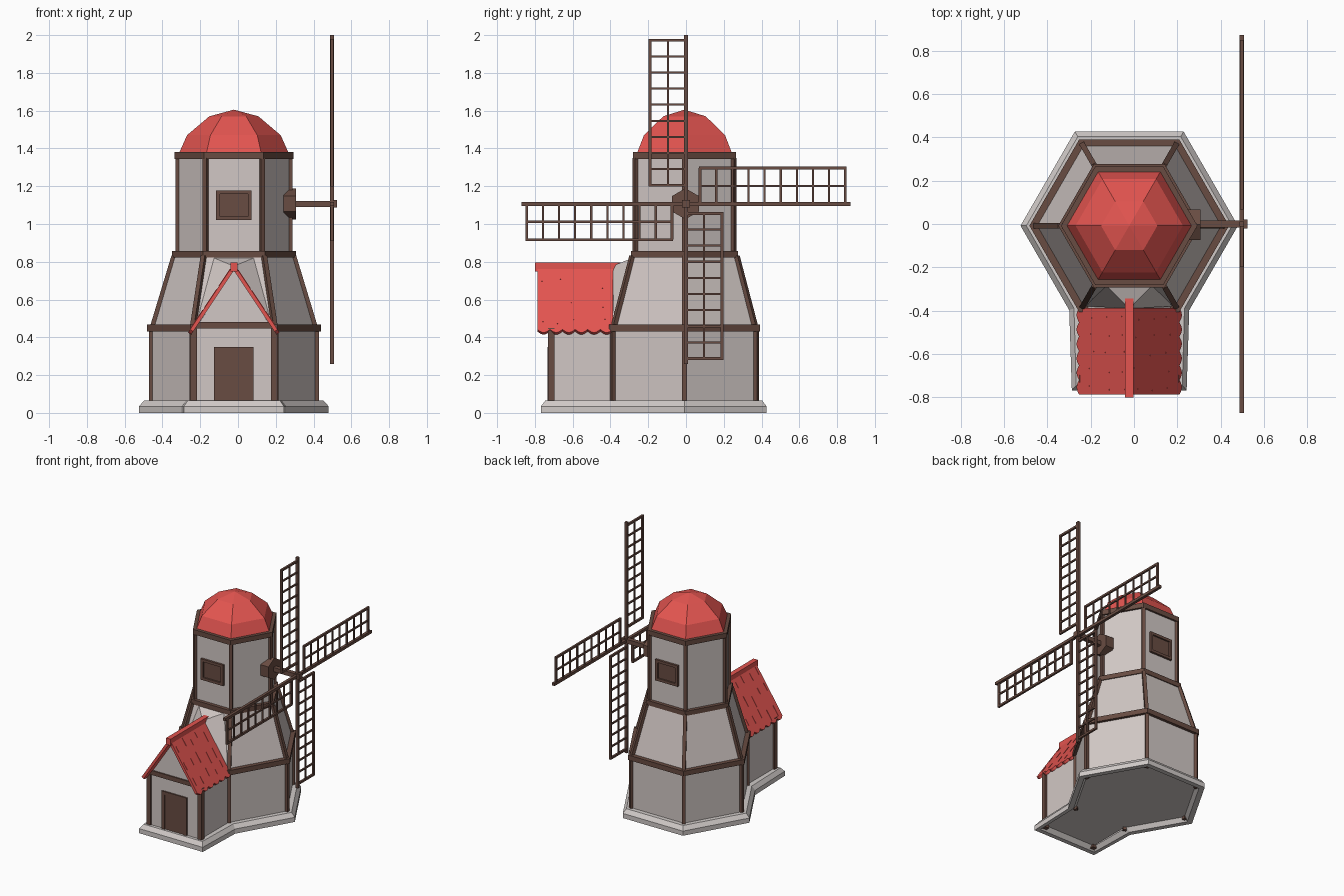
import bpy, bmesh, math, random
from mathutils import Vector

if "Cube" in bpy.data.objects:
    bpy.data.objects.remove(bpy.data.objects["Cube"])

random.seed(4)
CX, CY = -0.022, -0.008   # tower axis


def material(name, rgb):
    m = bpy.data.materials.new(name)
    m.diffuse_color = (*rgb, 1)
    m.use_nodes = True
    m.node_tree.nodes["Principled BSDF"].inputs["Base Color"].default_value = m.diffuse_color
    return m


WALL = material("warm grey plaster", (0.64, 0.575, 0.555))
STONE = material("pale stone", (0.63, 0.59, 0.575))
WOOD = material("brown wood", (0.14, 0.072, 0.054))
RED = material("red roof", (0.77, 0.09, 0.08))


def finish(name, bm, mat):
    bmesh.ops.recalc_face_normals(bm, faces=bm.faces)
    me = bpy.data.meshes.new(name)
    bm.to_mesh(me)
    bm.free()
    me.materials.append(mat)
    ob = bpy.data.objects.new(name, me)
    bpy.context.collection.objects.link(ob)
    return ob


def loft(bm, loops, cap_start=True, cap_end=True):
    rows = [[bm.verts.new(p) for p in lp] for lp in loops]
    n = len(rows[0])
    for a, b in zip(rows, rows[1:]):
        for i in range(n):
            j = (i + 1) % n
            bm.faces.new((a[i], a[j], b[j], b[i]))
    if cap_start:
        bm.faces.new(rows[0])
    if cap_end:
        bm.faces.new(rows[-1])


def box(bm, x0, x1, y0, y1, z0, z1):
    loft(bm, [[(x0, y0, z), (x1, y0, z), (x1, y1, z), (x0, y1, z)] for z in (z0, z1)])


def beam(bm, p, q, w, side):
    """Square bar from p to q, one face turned towards side."""
    p, q = Vector(p), Vector(q)
    d = (q - p).normalized()
    u = (Vector(side) - d * d.dot(Vector(side))).normalized()
    v = d.cross(u)
    h = w / 2
    loft(bm, [[c + u * h * a + v * h * b for a, b in ((1, 1), (-1, 1), (-1, -1), (1, -1))]
              for c in (p, q)])


def hexa(r, z):
    return [Vector((CX + r * math.cos(i * math.pi / 3), CY + r * math.sin(i * math.pi / 3), z))
            for i in range(6)]


# stone plinth around tower and porch, hollow below
def outline(r, k, hw, front, z):
    ky = -(r - hw - k) * math.sqrt(3)
    return hexa(r, z)[:4] + [(CX - hw - k, CY + ky, z), (CX - hw, front, z),
                             (CX + hw, front, z), (CX + hw + k, CY + ky, z)]


bm = bmesh.new()
loft(bm, [outline(0.435, 0.005, 0.22, -0.71, 0.03), outline(0.46, 0.01, 0.24, -0.735, 0.0),
          outline(0.502, 0.012, 0.265, -0.768, 0.0), outline(0.502, 0.012, 0.265, -0.768, 0.035),
          outline(0.475, 0.01, 0.245, -0.745, 0.065), outline(0.43, 0.005, 0.21, -0.71, 0.065)],
     False, False)
finish("plinth", bm, STONE)

# tower walls
bm = bmesh.new()
loft(bm, [hexa(0.437, 0.03), hexa(0.437, 0.45), hexa(0.428, 0.455), hexa(0.316, 0.835),
          hexa(0.298, 0.84), hexa(0.298, 1.37)])
finish("tower_walls", bm, WALL)

# timber bands around the tower
bm = bmesh.new()
for r, z0, z1 in ((0.461, 0.43, 0.467), (0.328, 0.822, 0.857), (0.315, 1.345, 1.382)):
    loft(bm, [hexa(r, z0), hexa(r, z1)])
finish("tower_bands", bm, WOOD)

# timber posts on the six corners
bm = bmesh.new()
for r0, z0, r1, z1 in ((0.437, 0.01, 0.437, 0.44), (0.43, 0.46, 0.318, 0.83), (0.297, 0.85, 0.297, 1.35)):
    for a, b in zip(hexa(r0, z0), hexa(r1, z1)):
        beam(bm, a, b, 0.025, (a.x - CX, a.y - CY, 0))
finish("tower_posts", bm, WOOD)

# faceted dome
bm = bmesh.new()
loft(bm, [hexa(0.288, 1.38), hexa(0.248, 1.47), hexa(0.13, 1.57), hexa(0.001, 1.605)])
finish("dome_roof", bm, RED)


# framed panels: windows and door
def framed(name, x0, x1, z0, z1, y, out, t, depth, sill=True):
    bm = bmesh.new()

    def slab(a, b, c, d, e):
        box(bm, a, b, min(y, y + out * e), max(y, y + out * e), c, d)
    slab(x0, x0 + t, z0, z1, depth)
    slab(x1 - t, x1, z0, z1, depth)
    slab(x0 + t, x1 - t, z1 - t, z1, depth)
    if sill:
        slab(x0 + t, x1 - t, z0, z0 + t, depth)
    slab(x0 + t, x1 - t, z0 + (t if sill else 0), z1 - t, 0.005)
    finish(name, bm, WOOD)


AP = 0.298 * math.sqrt(3) / 2
framed("front_window", CX - 0.094, CX + 0.094, 1.02, 1.178, CY - AP, -1, 0.02, 0.016)
framed("back_window", CX - 0.094, CX + 0.094, 1.02, 1.178, CY + AP, 1, 0.02, 0.016)
framed("door", CX - 0.104, CX + 0.104, 0.065, 0.35, -0.722, -1, 0.026, 0.011, False)

# porch body with gable
bm = bmesh.new()
prof = [(-0.215, 0.03), (0.215, 0.03), (0.215, 0.43), (0, 0.755), (-0.215, 0.43)]
loft(bm, [[(CX + x, y, z) for x, z in prof] for y in (-0.722, -0.37)])
finish("porch_walls", bm, WALL)

# plaster piece joining the porch roof to the tower
bm = bmesh.new()
for p in ((0, -0.39, 0.777), (-0.2, -0.38, 0.46), (0.2, -0.38, 0.46),
          (-0.11, -0.28, 0.822), (0.11, -0.28, 0.822)):
    bm.verts.new((CX + p[0], p[1], p[2]))
bmesh.ops.convex_hull(bm, input=bm.verts)
finish("porch_tower_joint", bm, WALL)

# porch timber
bm = bmesh.new()
for s in (-1, 1):
    beam(bm, (CX + s * 0.213, -0.714, 0.01), (CX + s * 0.213, -0.714, 0.45), 0.034, (0, 1, 0))
box(bm, CX - 0.2, CX + 0.2, -0.732, -0.70, 0.447, 0.48)
finish("porch_timber", bm, WOOD)

# porch roof panels with scalloped eaves and raised shingle edges
Y0, Y1, N = -0.787, -0.387, 42
for s, side in ((-1, "left"), (1, "right")):
    down = Vector((s * 0.24, 0, -0.36)).normalized()
    up = Vector((s * 0.36, 0, 0.24)).normalized()
    top = Vector((CX, 0, 0.79))

    def at(y, d, h):
        return top + down * d + up * h + Vector((0, y, 0))
    rim = [(Y1, 0), (Y0, 0)]
    for i in range(N + 1):
        rim.append((Y0 + (Y1 - Y0) * i / N, 0.418 + 0.02 * abs(math.sin(i / N * 6 * math.pi))))
    bm = bmesh.new()
    loft(bm, [[at(y, d, h) for y, d in rim] for h in (-0.02, 0)])
    finish(side + "_porch_roof", bm, RED)
    bm = bmesh.new()
    for row in range(5):
        for col in range(3):
            y = Y0 + 0.03 + row * 0.08 + random.uniform(-0.012, 0.012)
            d = 0.03 + col * 0.13 + random.uniform(0, 0.05)
            beam(bm, at(y, d, 0), at(y, d + random.uniform(0.04, 0.09), 0), 0.005, up)
    finish(side + "_shingle_edges", bm, RED)

bm = bmesh.new()
box(bm, CX - 0.019, CX + 0.019, -0.80, -0.345, 0.748, 0.797)
finish("porch_ridge", bm, RED)

# sail hub, axle and end cap
HZ, SX = 1.107, 0.497
bm = bmesh.new()
loft(bm, [[(x, -0.003 + 0.082 * math.sin(i * math.pi / 3), HZ + 0.082 * math.cos(i * math.pi / 3))
           for i in range(6)] for x in (0.24, 0.307)])
finish("axle_hub", bm, WOOD)
bm = bmesh.new()
box(bm, 0.25, 0.506, -0.016, 0.016, HZ - 0.016, HZ + 0.016)
box(bm, 0.504, 0.523, -0.02, 0.02, HZ - 0.02, HZ + 0.02)
finish("axle", bm, WOOD)

# four lattice sails: name, spar length, start of the lattice
sails = (("top", 0.893, 0.098), ("left", 0.872, 0.075), ("bottom", 0.847, 0.051), ("right", 0.872, 0.075))
for k, (name, length, start) in enumerate(sails):
    a = math.radians(90 + 90 * k)
    r = Vector((0, math.cos(a), math.sin(a)))
    t = Vector((0, -math.sin(a), math.cos(a)))
    c = Vector((SX, 0, HZ))
    X = (1, 0, 0)
    bm = bmesh.new()
    beam(bm, c, c + r * length, 0.021, X)
    span, W = 0.768, 0.19
    for i in range(10):
        d = start + span * i / 9
        beam(bm, c + r * d, c + r * d + t * W, 0.015 if i in (0, 9) else 0.011, X)
    for off, w in ((W / 2, 0.011), (W, 0.015)):
        beam(bm, c + r * (start - 0.007) + t * off, c + r * (start + span + 0.007) + t * off, w, X)
    finish(name + "_sail", bm, WOOD)
